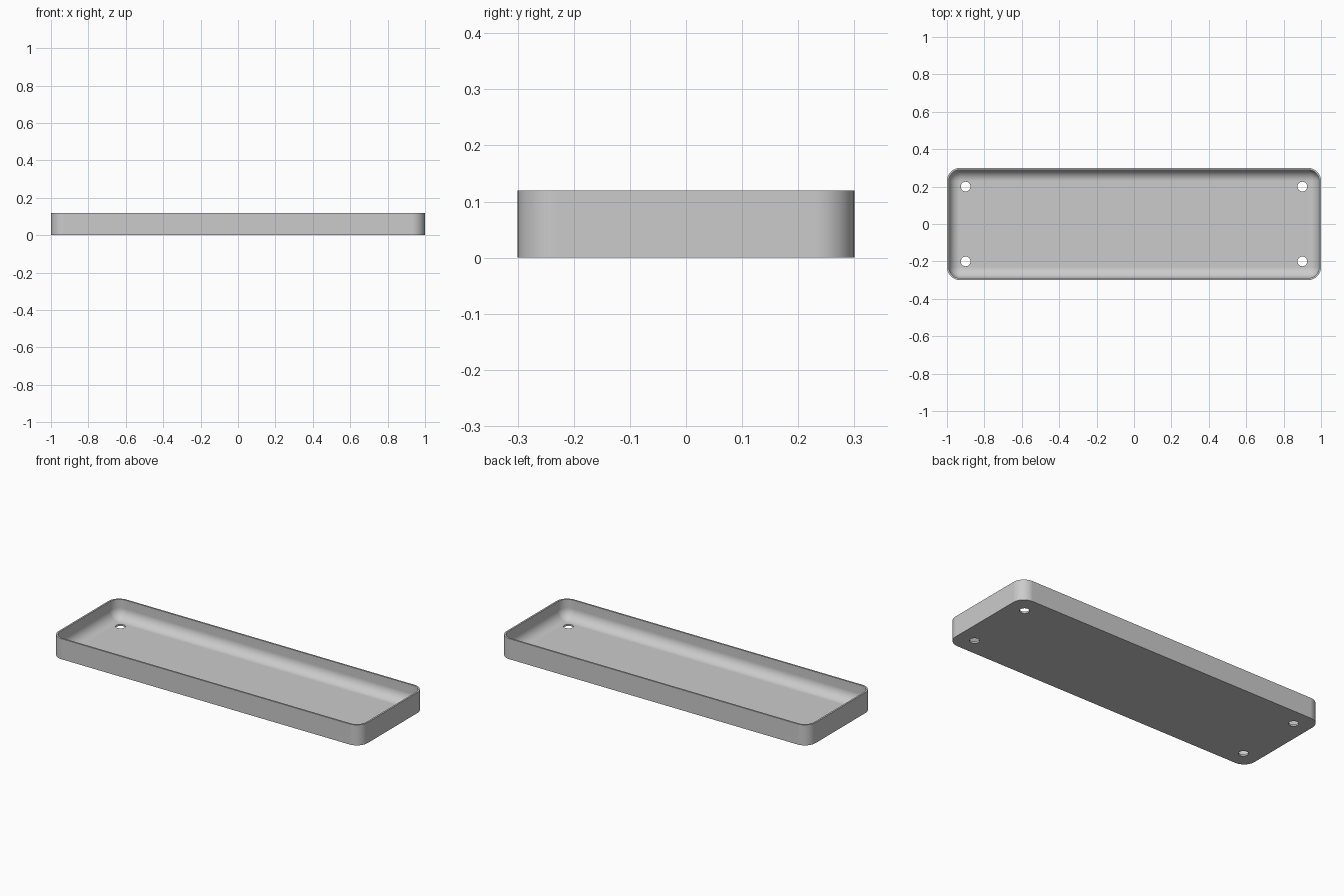
import bpy, bmesh
from math import sin, cos, pi

cube = bpy.data.objects.get("Cube")
if cube:
    bpy.data.objects.remove(cube, do_unlink=True)

LENGTH, WIDTH, HEIGHT = 2.0, 0.6, 0.12
CORNER, WALL = 0.07, 0.01
STEPS = 12

# Single grey finish
grey = bpy.data.materials.new("light_grey")
grey.use_nodes = True
colour = (0.6, 0.6, 0.6, 1)
grey.diffuse_color = colour
grey.node_tree.nodes["Principled BSDF"].inputs["Base Color"].default_value = colour


def rounded_ring(bm, inset, z):
    """Rounded rectangle of vertices, offset inward from the outer wall."""
    radius = CORNER - inset
    cx, cy = LENGTH / 2 - CORNER, WIDTH / 2 - CORNER
    ring = []
    for quarter, (sx, sy) in enumerate([(1, 1), (-1, 1), (-1, -1), (1, -1)]):
        for i in range(STEPS + 1):
            a = (quarter + i / STEPS) * pi / 2
            ring.append(bm.verts.new((sx * cx + radius * cos(a),
                                      sy * cy + radius * sin(a), z)))
    return ring


# Section: outer wall, flat rim, inner wall, then a rounded fillet to the floor
fillet = CORNER - WALL
section = [(0, 0), (0, HEIGHT), (WALL, HEIGHT)]
for i in range(STEPS + 1):
    a = i / STEPS * pi / 2
    section.append((CORNER - fillet * cos(a), CORNER - fillet * sin(a)))

bm = bmesh.new()
rings = [rounded_ring(bm, inset, z) for inset, z in section]
for lower, upper in zip(rings, rings[1:]):
    for i in range(len(lower)):
        j = (i + 1) % len(lower)
        bm.faces.new((lower[i], lower[j], upper[j], upper[i]))
bm.faces.new(rings[0][::-1])
bm.faces.new(rings[-1])
bmesh.ops.remove_doubles(bm, verts=bm.verts, dist=1e-5)
bmesh.ops.recalc_face_normals(bm, faces=bm.faces)
mesh = bpy.data.meshes.new("tray")
bm.to_mesh(mesh)
bm.free()
mesh.materials.append(grey)
tray = bpy.data.objects.new("tray", mesh)
bpy.context.collection.objects.link(tray)
bpy.context.view_layer.objects.active = tray

# Four mounting holes through the floor
for sx in (-1, 1):
    for sy in (-1, 1):
        bpy.ops.mesh.primitive_cylinder_add(vertices=32, radius=0.026, depth=0.06,
                                            location=(sx * 0.9, sy * 0.2, 0))
        cutter = bpy.context.object
        cutter.name = "hole_cutter"
        cutter.hide_render = True
        cutter.data.materials.append(grey)
        hole = tray.modifiers.new("hole", 'BOOLEAN')
        hole.operation = 'DIFFERENCE'
        hole.solver = 'EXACT'
        hole.object = cutter
        bpy.context.view_layer.objects.active = tray
        bpy.ops.object.modifier_apply(modifier=hole.name)
        bpy.data.objects.remove(cutter, do_unlink=True)

# Smooth curves, crisp edges, even flats
bpy.ops.object.select_all(action='DESELECT')
tray.select_set(True)
bpy.context.view_layer.objects.active = tray
bpy.ops.object.shade_smooth_by_angle(angle=pi / 6)
weighted = tray.modifiers.new("even_flats", 'WEIGHTED_NORMAL')
weighted.keep_sharp = True
